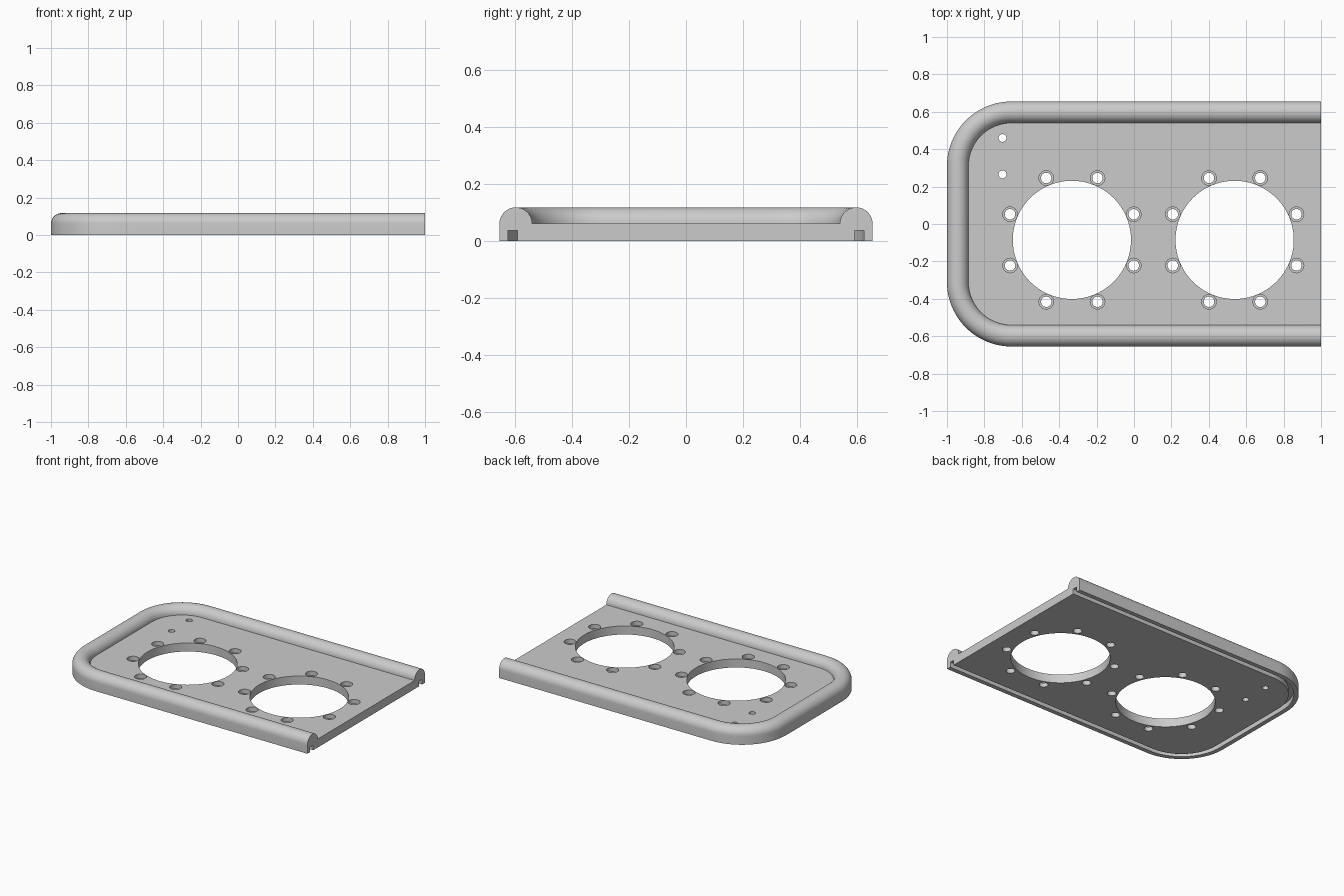
import bpy, bmesh
from math import sin, cos, pi, radians

cube = bpy.data.objects.get("Cube")
if cube:
    bpy.data.objects.remove(cube, do_unlink=True)

END_X, CORNER_X, CORNER_Y = 1.0, -0.655, 0.31
R_OUT, R_IN, PLATE_Z = 0.345, 0.23, 0.06
GROOVE_IN, GROOVE_OUT, GROOVE_Z = 0.281, 0.314, 0.036
HOLE_CENTRES = [(-0.332, -0.085), (0.538, -0.085)]

grey = bpy.data.materials.new("plain grey")
grey.use_nodes = True
colour = (0.6, 0.6, 0.6, 1)
grey.diffuse_color = colour
grey.node_tree.nodes["Principled BSDF"].inputs["Base Color"].default_value = colour


def make_object(name, bm):
    bmesh.ops.recalc_face_normals(bm, faces=bm.faces)
    mesh = bpy.data.meshes.new(name)
    bm.to_mesh(mesh)
    bm.free()
    mesh.materials.append(grey)
    obj = bpy.data.objects.new(name, mesh)
    bpy.context.collection.objects.link(obj)
    return obj


def lathe(bm, x, y, profile, sides):
    """Closed turned solid from (radius, z) pairs, bottom to top."""
    rings = [[bm.verts.new((x + r * cos(2 * pi * i / sides),
                            y + r * sin(2 * pi * i / sides), z))
              for i in range(sides)] for r, z in profile]
    for low, high in zip(rings, rings[1:]):
        for i in range(sides):
            j = (i + 1) % sides
            bm.faces.new((low[i], low[j], high[j], high[i]))
    bm.faces.new(rings[0][::-1])
    bm.faces.new(rings[-1])


# Rim cross-section: underside with seal groove, outer wall, rounded top
mid, dome = (R_OUT + R_IN) / 2, (R_OUT - R_IN) / 2
section = [(R_IN, 0), (GROOVE_IN, 0), (GROOVE_IN, GROOVE_Z),
           (GROOVE_OUT, GROOVE_Z), (GROOVE_OUT, 0), (R_OUT, 0)]
section += [(mid + dome * cos(pi * i / 20), PLATE_Z + dome * sin(pi * i / 20))
            for i in range(21)]

# U-shaped path: (pivot x, pivot y, direction angle)
STEPS = 24
path = [(END_X, -CORNER_Y, 1.5 * pi)]
for pivot_y, start in ((-CORNER_Y, 1.5 * pi), (CORNER_Y, pi)):
    path += [(CORNER_X, pivot_y, start - pi / 2 * i / STEPS) for i in range(STEPS + 1)]
path.append((END_X, CORNER_Y, pi / 2))

# Panel with raised rim, open at the straight end
bm = bmesh.new()
rings = []
for px, py, a in path:
    rings.append([bm.verts.new((px + r * cos(a), py + r * sin(a), z)) for r, z in section])
for a, b in zip(rings, rings[1:]):
    for i in range(len(section) - 1):
        bm.faces.new((a[i], a[i + 1], b[i + 1], b[i]))
bm.faces.new([ring[-1] for ring in rings])
bm.faces.new([ring[0] for ring in reversed(rings)])
bm.faces.new(rings[0] + rings[-1][::-1])
panel = make_object("rimmed_panel", bm)

# Cutters: large openings, counterbored bolt circles, two small holes
bm = bmesh.new()
for cx, cy in HOLE_CENTRES:
    lathe(bm, cx, cy, [(0.316, -0.1), (0.316, 0.2)], 96)
    for k in range(8):
        a = radians(22.5 + 45 * k)
        lathe(bm, cx + 0.358 * cos(a), cy + 0.358 * sin(a),
              [(0.028, -0.1), (0.028, 0.03), (0.039, 0.03), (0.039, 0.2)], 32)
for y in (0.46, 0.265):
    lathe(bm, -0.703, y, [(0.021, -0.1), (0.021, 0.2)], 32)
cutter = make_object("hole_cutter", bm)
cutter.hide_render = True

cut = panel.modifiers.new("holes", 'BOOLEAN')
cut.operation = 'DIFFERENCE'
cut.solver = 'EXACT'
cut.object = cutter
bpy.ops.object.select_all(action='DESELECT')
panel.select_set(True)
bpy.context.view_layer.objects.active = panel
bpy.ops.object.modifier_apply(modifier=cut.name)
bpy.data.objects.remove(cutter, do_unlink=True)
bpy.ops.object.shade_smooth_by_angle(angle=radians(30))
